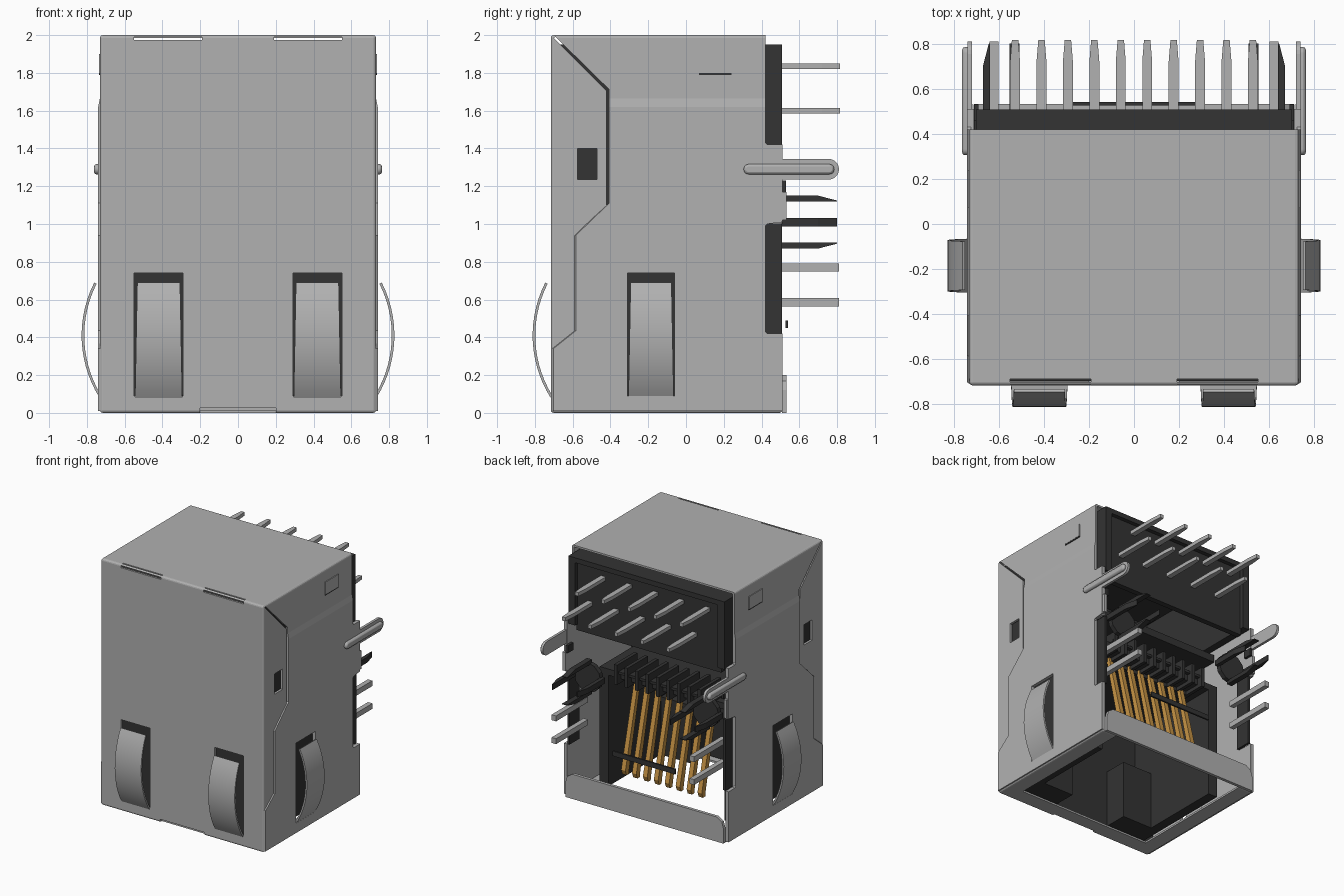
import bpy, bmesh, math
from mathutils import Vector

if "Cube" in bpy.data.objects:
    bpy.data.objects.remove(bpy.data.objects["Cube"], do_unlink=True)


def material(name, rgb):
    m = bpy.data.materials.new(name)
    m.use_nodes = True
    m.diffuse_color = (*rgb, 1)
    m.node_tree.nodes["Principled BSDF"].inputs["Base Color"].default_value = (*rgb, 1)
    return m


SILVER = material("silver metal", (0.44, 0.44, 0.44))
BLACK = material("black plastic", (0.033, 0.033, 0.033))
GOLD = material("gold contact", (0.58, 0.30, 0.06))


def finish(name, bm, mat):
    bmesh.ops.recalc_face_normals(bm, faces=bm.faces)
    me = bpy.data.meshes.new(name)
    bm.to_mesh(me)
    bm.free()
    ob = bpy.data.objects.new(name, me)
    bpy.context.collection.objects.link(ob)
    if mat:
        me.materials.append(mat)
    return ob


def add_box(bm, x, y, z, taper=1.0):
    """Box from ranges; taper narrows the width of the +y end."""
    for v in bmesh.ops.create_cube(bm, size=1)["verts"]:
        t = taper if v.co.y > 0 else 1
        v.co = Vector(((x[0] + x[1]) / 2 + v.co.x * (x[1] - x[0]) * t,
                       (y[0] + y[1]) / 2 + v.co.y * (y[1] - y[0]),
                       (z[0] + z[1]) / 2 + v.co.z * (z[1] - z[0])))


def boxes(name, items, mat):
    bm = bmesh.new()
    for it in items:
        add_box(bm, *it)
    return finish(name, bm, mat)


def prism(name, pts, a, b, axis, mat):
    """Extrude a closed outline from a to b: axis x takes (y, z), axis y takes (x, z)."""
    def at(p, d):
        return (d, p[0], p[1]) if axis == "x" else (p[0], d, p[1])
    bm = bmesh.new()
    f = bm.faces.new([bm.verts.new(at(p, a)) for p in pts])
    r = bmesh.ops.extrude_face_region(bm, geom=[f])
    move = Vector(at((0, 0), b - a))
    bmesh.ops.translate(bm, vec=move, verts=[g for g in r["geom"] if isinstance(g, bmesh.types.BMVert)])
    return finish(name, bm, mat)


def apply(ob, mod):
    bpy.context.view_layer.objects.active = ob
    bpy.ops.object.modifier_apply(modifier=mod.name)


def cut(ob, *cutters):
    for c in cutters:
        m = ob.modifiers.new("cut", "BOOLEAN")
        m.operation, m.solver, m.object = "DIFFERENCE", "EXACT", c
        apply(ob, m)
        bpy.data.objects.remove(c, do_unlink=True)


def smooth(ob):
    bpy.ops.object.select_all(action="DESELECT")
    ob.select_set(True)
    bpy.context.view_layer.objects.active = ob
    bpy.ops.object.shade_smooth_by_angle(angle=math.radians(35))


# Shield shell: rounded box hollowed out and open at the back
shell = boxes("shield_shell", [((-.731, .731), (-.716, .51), (0, 2))], SILVER)
bev = shell.modifiers.new("bevel", "BEVEL")
bev.width, bev.segments = 0.016, 3
apply(shell, bev)
cut(shell, boxes("hollow", [((-.712, .712), (-.698, 1), (.015, 1.985))], None))
# Port opening, rear notches, spring windows and edge slots
window = [((s * .42 - .13, s * .42 + .13), (-.8, -.6), (.09, .74)) for s in (-1, 1)]
slots = [((s * .37 - .18, s * .37 + .18), (-.8, -.68), (1.973, 1.99)) for s in (-1, 1)]
grooves = [((s * .37 - .18, s * .37 + .18), (-.70, -.688), (1.97, 2.1)) for s in (-1, 1)]
cut(shell,
    boxes("port", [((-.60, .60), (-.58, 1), (-.1, .1))], None),
    boxes("notches", [((-1, 1), (.42, 1), (.42, 1.0)), ((-1, 1), (.42, 1), (1.42, 2.1))], None),
    boxes("front_windows", window, None),
    boxes("top_slots", slots, None),
    boxes("top_grooves", grooves, None),
    boxes("lower_slot", [((-.2, .2), (-.8, -.69), (-.1, .025))], None),
    boxes("side_windows", [((-1, 1), (-.31, -.06), (.09, .74))], None),
    boxes("latch_holes", [((-1, 1), (-.575, -.47), (1.235, 1.40))], None),
    prism("seam", [(-.70, 1.985), (-.69, 1.99), (-.407, 1.712), (-.407, 1.1), (-.421, 1.1), (-.421, 1.705)],
          -1, 1, "x", None))

# Overlapping side panels, with a sloped upper edge and a chamfered outline
panel = [(-.714, .01), (-.714, .34), (-.595, .435), (-.595, .94), (-.407, 1.11), (-.407, 1.71),
         (.42, 1.71), (.42, 1.43), (.43, 1.42), (.51, 1.42), (.51, 1.01), (.43, 1.0), (.42, .99),
         (.42, .43), (.43, .42), (.51, .42), (.51, .01)]
for s, side in ((1, "left"), (-1, "right")):
    p = prism(f"side_panel_{side}", panel, s * .722, s * .740, "x", SILVER)
    for v in p.data.vertices:
        if abs(v.co.x) > .735:
            if v.co.z > 1.7:
                v.co.z = 1.62
            if v.co.y < -.5:
                v.co.y += .012
    cut(p, boxes("panel_window", [((-1, 1), (-.31, -.06), (.09, .74))], None))
    # Pressed detent near the top, with the dark slit below it
    boxes(f"detent_{side}", [((s * .731 - .006, s * .731 + .006), (.07, .24), (1.80, 1.90))], SILVER)
    boxes(f"detent_slit_{side}", [((s * .731 - .0045, s * .731 + .0045), (.07, .24), (1.790, 1.80))], BLACK)
    # Small rear ears
    boxes(f"rear_ear_{side}", [((s * .724 - .012, s * .724 + .012), (.50, .531), (1.02, 1.17))], SILVER)

# Rear lower lip with rounded corners
lip = [(-.71, 0), (-.71, .12), (-.695, .17), (-.65, .2), (.65, .2), (.695, .17), (.71, .12), (.71, 0)]
prism("rear_lip", lip, .508, .533, "y", SILVER)


# Curved grounding springs
def spring(name, centre, half, place):
    bm = bmesh.new()
    R, n, rows = .62, 14, []
    a0, a1 = math.asin(-.33 / R), math.asin(.28 / R)
    for i in range(n + 1):
        a = a0 + (a1 - a0) * i / n
        w = half - .012 * i / n
        row = [(u, (R + d) * math.cos(a) - .525, .41 + (R + d) * math.sin(a))
               for u, d in ((-w, 0), (w, 0), (w, -.014), (-w, -.014))]
        rows.append([bm.verts.new(place(centre + u, out, z)) for u, out, z in row])
    for r, q in zip(rows, rows[1:]):
        for k in range(4):
            bm.faces.new((r[k], r[(k + 1) % 4], q[(k + 1) % 4], q[k]))
    bm.faces.new(rows[0])
    bm.faces.new(rows[-1])
    smooth(finish(name, bm, SILVER))


for s, side in ((1, "left"), (-1, "right")):
    spring(f"front_spring_{side}", s * .42, .125, lambda u, out, z: (u, -.717 - out, z))
    spring(f"side_spring_{side}", -.185, .120, lambda u, out, z: (s * (.733 + out), u, z))


# Board tabs with a raised bead
def pill(y0, y1, z, r):
    arc = [(math.pi * i / 10 - math.pi / 2) for i in range(11)]
    return ([(y1 - r + r * math.cos(a), z + r * math.sin(a)) for a in arc] +
            [(y0 + r - r * math.cos(a), z - r * math.sin(a)) for a in arc])


for s, side in ((1, "left"), (-1, "right")):
    prism(f"board_tab_{side}", pill(.36, .81, 1.29, .055), s * .718, s * .739, "x", SILVER)
    bead = prism(f"tab_bead_{side}", pill(.305, .785, 1.29, .027), s * .72, s * .762, "x", SILVER)
    b = bead.modifiers.new("bevel", "BEVEL")
    b.width, b.segments, b.limit_method, b.angle_limit = .012, 2, "ANGLE", math.radians(50)
    smooth(bead)

# Plastic housing: rimmed upper pin block, front liner and plug cavity
housing = [((-.65, .65), (.43, .475), (1.35, 1.92)),
           ((-.70, .70), (-.66, .508), (1.91, 1.95)),
           ((-.70, .70), (-.696, -.61), (.03, 1.95)),
           ((-.60, .60), (-.62, .25), (.93, .98)),
           ((-.70, .70), (-.62, .10), (1.30, 1.36))]
for s in (-1, 1):
    def span(a, b):
        return tuple(sorted((s * a, s * b)))
    housing += [(span(.64, .70), (-.62, .508), (1.40, 1.92)),
                (span(.64, .70), (-.62, -.30), (.9, 1.5)),
                (span(.52, .60), (-.62, .25), (.03, .95)),
                (span(.25, .53), (-.62, -.42), (.03, .5)),
                (span(.69, .710), (.38, .508), (.42, 1.0)),
                (span(.69, .710), (.46, .53), (1.17, 1.23))]
boxes("plastic_housing", housing, BLACK)
boxes("rear_bar", [((-.28, .28), (.526, .540), (.45, .49))], BLACK)

# Comb guiding the contacts
comb = [((-.44, .44), (.04, .12), (.90, 1.0)), ((-.44, .44), (.04, .28), (.98, 1.0))]
comb += [((-.423 + i * .094 - .014, -.423 + i * .094 + .014), (.04, .30), (.90, 1.06)) for i in range(10)]
boxes("contact_comb", comb, BLACK)

# Eight slanted gold contacts
for i in range(8):
    x = (i - 3.5) * .098
    wire = [(.10, .97), (.13, .97), (.315, .23), (.30, .19), (.27, .19), (.265, .23)]
    prism(f"contact_{i + 1}", wire, x - .019, x + .019, "x", GOLD)

# Solder pins: two staggered rows, and two more per side
for i in range(10):
    x, z = (i - 4.5) * .1172, (1.835 if i % 2 == 0 else 1.60)
    boxes(f"solder_pin_{i + 1}", [((x - .022, x + .022), (.46, .72), (z - .015, z + .015)),
                                 ((x - .022, x + .022), (.72, .815), (z - .015, z + .015), .65)], SILVER)
for s, side in ((1, "left"), (-1, "right")):
    for row, z in (("upper", .77), ("lower", .585)):
        boxes(f"{row}_lamp_pin_{side}", [((s * .62 - .02, s * .62 + .02), (.40, .81), (z - .022, z + .022))], SILVER)

# Split locating pegs with four tapered prongs
for s, side in ((1, "left"), (-1, "right")):
    ring = [(s * .53 + .12 * math.cos(k * math.pi / 6), 1.01 + .12 * math.sin(k * math.pi / 6)) for k in range(12)]
    prism(f"peg_base_{side}", ring, .47, .508, "y", BLACK)
    for k in range(4):
        c, n = round(math.cos(k * math.pi / 2)), round(math.sin(k * math.pi / 2))
        bm = bmesh.new()
        add_box(bm, (.108, .14), (.48, .70), (-.022, .022))
        add_box(bm, (.108, .14), (.70, .80), (-.022, .022))
        for v in bm.verts:
            if v.co.y > .79 and v.co.x > .13:
                v.co.x = .114
            v.co = Vector((s * .53 + c * v.co.x - n * v.co.z, v.co.y, 1.01 + n * v.co.x + c * v.co.z))
        finish(f"peg_prong_{side}_{k + 1}", bm, BLACK)
